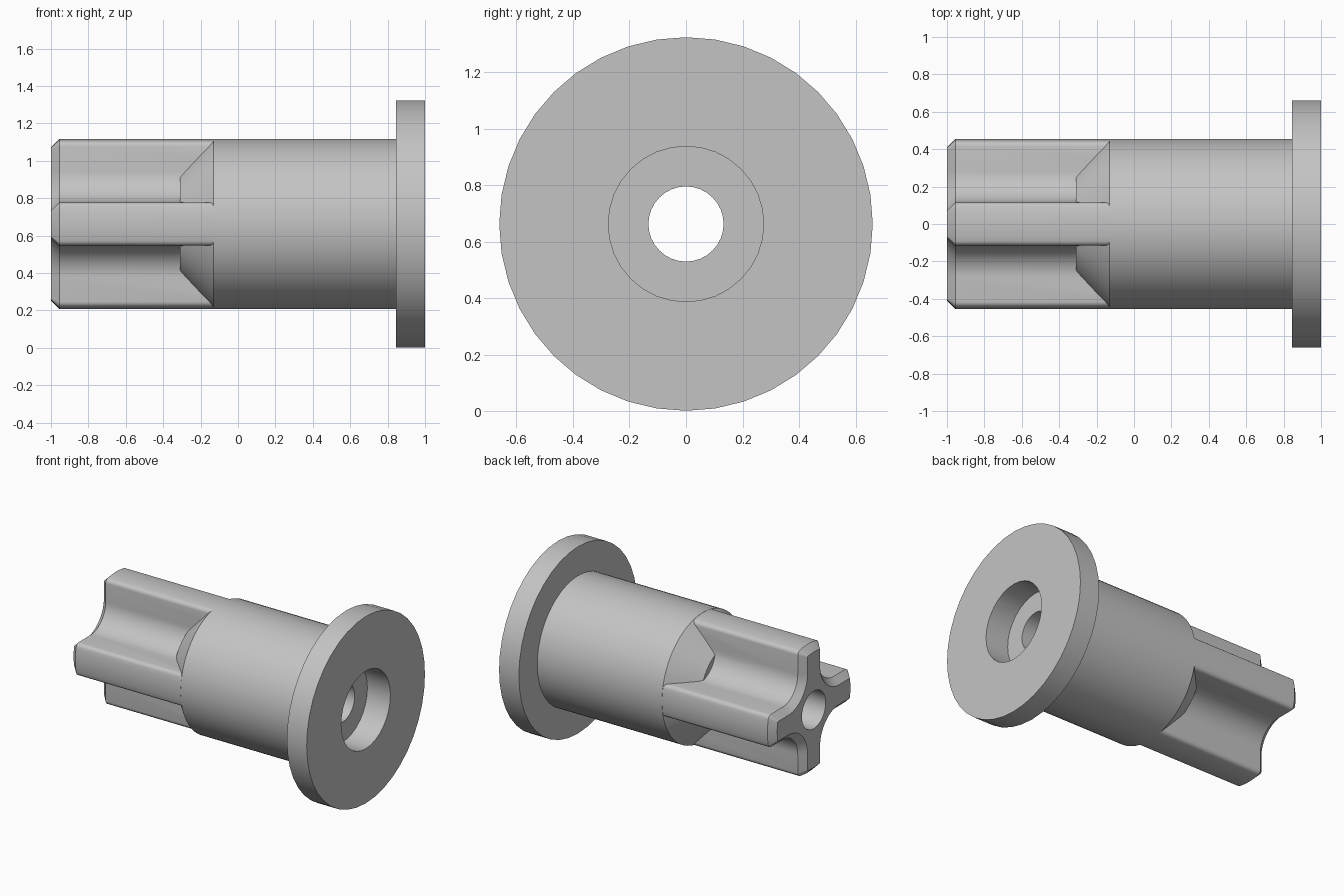
import bpy, bmesh
from math import sin, cos, pi, atan2, sqrt, radians

AXIS_Z = 0.662      # height of the long axis
BODY_R = 0.455

if "Cube" in bpy.data.objects:
    bpy.data.objects.remove(bpy.data.objects["Cube"], do_unlink=True)

grey = bpy.data.materials.new("plain grey")
grey.use_nodes = True
colour = (0.55, 0.55, 0.55, 1)
grey.diffuse_color = colour
grey.node_tree.nodes["Principled BSDF"].inputs["Base Color"].default_value = colour


def loft(name, sections):
    """Solid along x from (x, outline) sections with equal point counts."""
    bm = bmesh.new()
    rings = [[bm.verts.new((x, y, z + AXIS_Z)) for y, z in pts] for x, pts in sections]
    for a, b in zip(rings, rings[1:]):
        for i in range(len(a)):
            j = (i + 1) % len(a)
            bm.faces.new((a[i], a[j], b[j], b[i]))
    bm.faces.new(rings[0])
    bm.faces.new(rings[-1])
    bmesh.ops.recalc_face_normals(bm, faces=bm.faces)
    mesh = bpy.data.meshes.new(name)
    bm.to_mesh(mesh)
    bm.free()
    obj = bpy.data.objects.new(name, mesh)
    obj.data.materials.append(grey)
    bpy.context.collection.objects.link(obj)
    return obj


def circle(r, n):
    return [(r * cos(2 * pi * i / n), r * sin(2 * pi * i / n)) for i in range(n)]


def turned(name, profile, n):
    return loft(name, [(x, circle(r, n)) for x, r in profile])


def arc(cu, cv, r, a0, a1, n):
    steps = [a0 + (a1 - a0) * i / n for i in range(n + 1)]
    return [(cu + r * cos(a), cv + r * sin(a)) for a in steps]


def cross_outline(inset):
    """Four arms with rounded tips and concave fillets, shrunk by inset."""
    half = 0.115 - inset
    tip = BODY_R - 0.001 - inset
    rc = max(0.03 - inset, 0.006)
    v = half - rc
    u = sqrt((tip - rc) ** 2 - v ** 2)
    phi = atan2(v, u)
    eighth = arc(0, 0, tip, 0, phi, 4)
    eighth += arc(u, v, rc, phi, pi / 2, 5)[1:]
    eighth += arc(0.285, 0.285, 0.17 + inset, -pi / 2, -3 * pi / 4, 8)
    quarter = eighth + [(b, a) for a, b in eighth[-2:0:-1]]
    outline = []
    for _ in range(4):
        outline += quarter
        quarter = [(-b, a) for a, b in quarter]
    return outline


def combine(target, tool, operation):
    mod = target.modifiers.new("combine", 'BOOLEAN')
    mod.operation = operation
    mod.solver = 'EXACT'
    mod.object = tool
    bpy.context.view_layer.objects.active = target
    bpy.ops.object.modifier_apply(modifier=mod.name)
    bpy.data.objects.remove(tool, do_unlink=True)


# Round sleeve with a conical shoulder, then the cross-shaped arms and flange
bushing = turned("flanged_bushing", [(-0.31, 0.275), (-0.13, BODY_R), (0.9, BODY_R)], 80)
arms = loft("cross_arms", [(-1, cross_outline(0.045)), (-0.955, cross_outline(0)),
                           (-0.1, cross_outline(0))])
flange = turned("flange", [(0.845, 0.661), (1, 0.661)], 40)
combine(bushing, arms, 'UNION')
combine(bushing, flange, 'UNION')

# Through hole and wide counterbore
combine(bushing, turned("through_hole", [(-1.1, 0.133), (1.1, 0.133)], 32), 'DIFFERENCE')
combine(bushing, turned("counterbore", [(0.82, 0.275), (1.1, 0.275)], 32), 'DIFFERENCE')

bpy.ops.object.select_all(action='DESELECT')
bushing.select_set(True)
bpy.context.view_layer.objects.active = bushing
bpy.ops.object.shade_smooth_by_angle(angle=radians(30))
